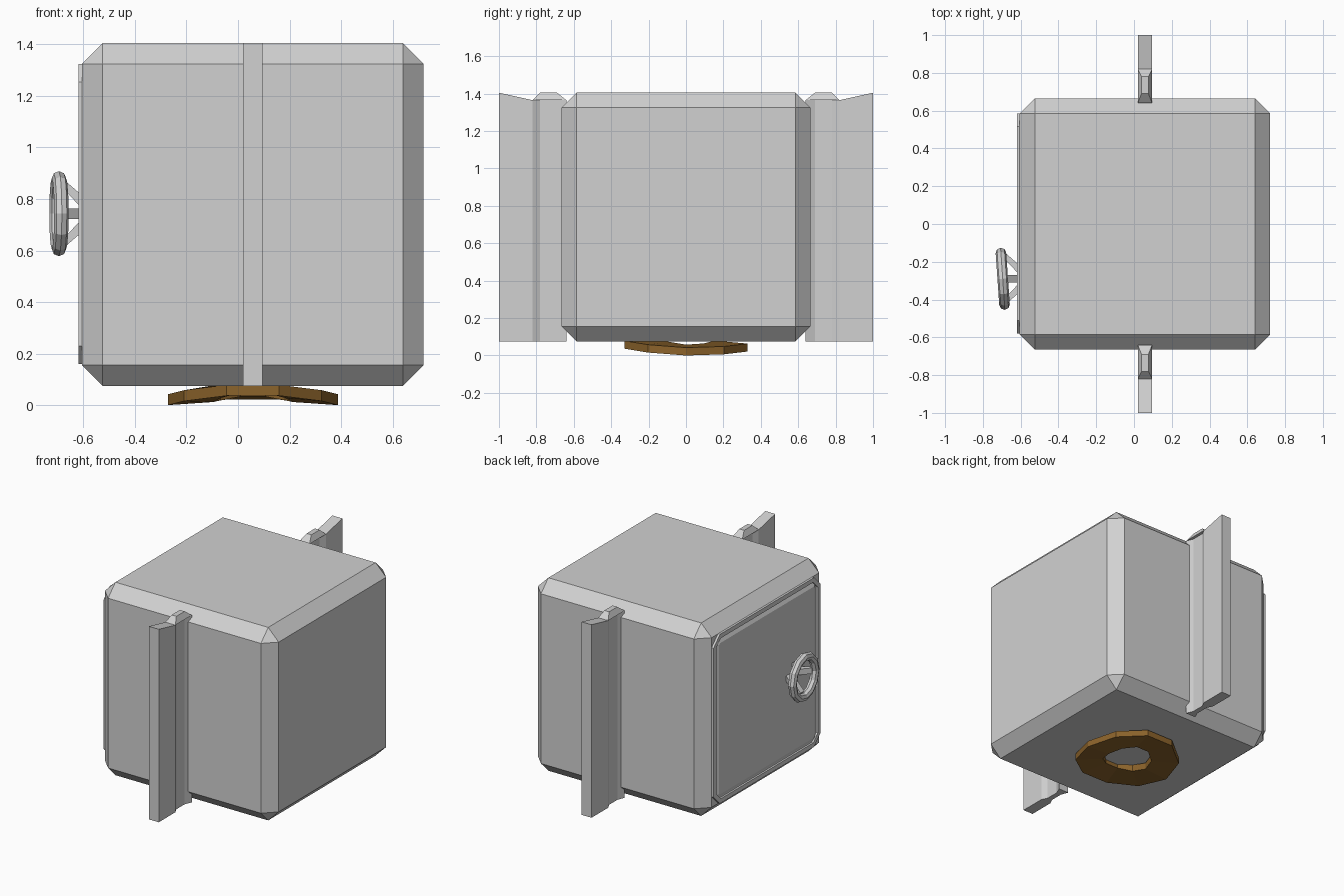
import bpy, bmesh, math
from mathutils import Vector

if "Cube" in bpy.data.objects:
    bpy.data.objects.remove(bpy.data.objects["Cube"])


def material(name, rgb):
    m = bpy.data.materials.new(name)
    m.diffuse_color = (*rgb, 1)
    m.use_nodes = True
    m.node_tree.nodes["Principled BSDF"].inputs["Base Color"].default_value = m.diffuse_color
    return m


GREY = material("grey_metal", (0.64, 0.64, 0.64))
BROWN = material("brown_ring", (0.26, 0.125, 0.024))


def finish(name, bm, mat):
    bmesh.ops.recalc_face_normals(bm, faces=bm.faces)
    me = bpy.data.meshes.new(name)
    bm.to_mesh(me)
    bm.free()
    me.materials.append(mat)
    ob = bpy.data.objects.new(name, me)
    bpy.context.collection.objects.link(ob)
    return ob


def loft(name, rings, mat, closed=False):
    """Skin matching rings of points; cap the ends or join them in a loop."""
    bm = bmesh.new()
    loops = [[bm.verts.new(p) for p in r] for r in rings]
    n = len(loops[0])
    pairs = list(zip(loops, loops[1:]))
    if closed:
        pairs.append((loops[-1], loops[0]))
    for a, b in pairs:
        for i in range(n):
            j = (i + 1) % n
            bm.faces.new((a[i], a[j], b[j], b[i]))
    if not closed:
        bm.faces.new(loops[0])
        bm.faces.new(loops[-1])
    return finish(name, bm, mat)


# Chamfered main body
bm = bmesh.new()
bmesh.ops.create_cube(bm, size=1)
for v in bm.verts:
    v.co = Vector((0.0575 + v.co.x * 1.325, v.co.y * 1.33, 0.74 + v.co.z * 1.33))
bmesh.ops.bevel(bm, geom=bm.edges[:], offset=0.08, segments=1, affect='EDGES')
finish("safe_body", bm, GREY)


# Door plate with clipped corners, a groove and a raised inner panel
def octagon(x, inset, cut):
    h = 0.583 - inset
    pts = [(-h + cut, -h), (h - cut, -h), (h, -h + cut), (h, h - cut),
           (h - cut, h), (-h + cut, h), (-h, h - cut), (-h, -h + cut)]
    return [(x, y + 0.003, z + 0.742) for y, z in pts]


loft("door", [octagon(-0.59, 0, 0.07), octagon(-0.62, 0, 0.07),
              octagon(-0.62, 0.03, 0.05), octagon(-0.607, 0.03, 0.05),
              octagon(-0.607, 0.04, 0.015), octagon(-0.619, 0.062, 0.01)], GREY)

# Wheel handle
HUB = Vector((-0.695, -0.29, 0.743))
bpy.ops.mesh.primitive_torus_add(major_segments=12, minor_segments=8, major_radius=0.137,
                                 minor_radius=0.028, location=HUB,
                                 rotation=(0, math.pi / 2, math.radians(4)))
wheel = bpy.context.object
wheel.name = "handle_wheel"
wheel.data.materials.append(GREY)

# Slanted handle spokes from the rim to the door
for k in range(4):
    a = k * math.pi / 2
    out = Vector((0, math.cos(a), math.sin(a)))
    side = Vector((0, -math.sin(a), math.cos(a))) * 0.02

    def section(x, r0, r1):
        base = Vector((x, HUB.y, HUB.z))
        return [base + out * r0 - side, base + out * r1 - side,
                base + out * r1 + side, base + out * r0 + side]
    loft("handle_spoke", [section(-0.685, 0.105, 0.14), section(-0.61, 0.025, 0.075)], GREY)

# Side rails: necked column, tapered cap and outer fin, front and back
CX, W, N = 0.058, 0.038, 0.018
for s, label in ((-1, "front"), (1, "back")):
    half = [(W, 0.64), (N, 0.69), (N, 0.78), (W, 0.82)]
    outline = half + [(-x, y) for x, y in reversed(half)]
    loft(label + "_rail_column",
         [[(CX + x, s * y, z) for x, y in outline] for z in (0.075, 1.365)], GREY)

    def rect(w, y0, y1, z):
        return [(CX - w, s * y0, z), (CX + w, s * y0, z),
                (CX + w, s * y1, z), (CX - w, s * y1, z)]
    loft(label + "_rail_cap", [rect(W, 0.64, 0.82, 1.365), rect(N, 0.69, 0.78, 1.405)], GREY)
    profile = [(0.82, 0.075), (1.0, 0.075), (1.0, 1.405), (0.82, 1.365)]
    loft(label + "_rail_fin",
         [[(CX + x, s * y, z) for y, z in profile] for x in (-W, W)], GREY)

# Warped ring under the body
rings = []
for i in range(10):
    a = 2 * math.pi * i / 10
    c, d = math.cos(a), math.sin(a)
    low = 0.016 - 0.016 * math.cos(2 * a) - 0.008 * d
    low = max(low, 0)
    rings.append([(CX + r * c, r * d * 1.05, low + h)
                  for r, h in ((0.33, 0), (0.33, 0.042), (0.155, 0.058), (0.155, 0.012))])
loft("base_ring", rings, BROWN, closed=True)
